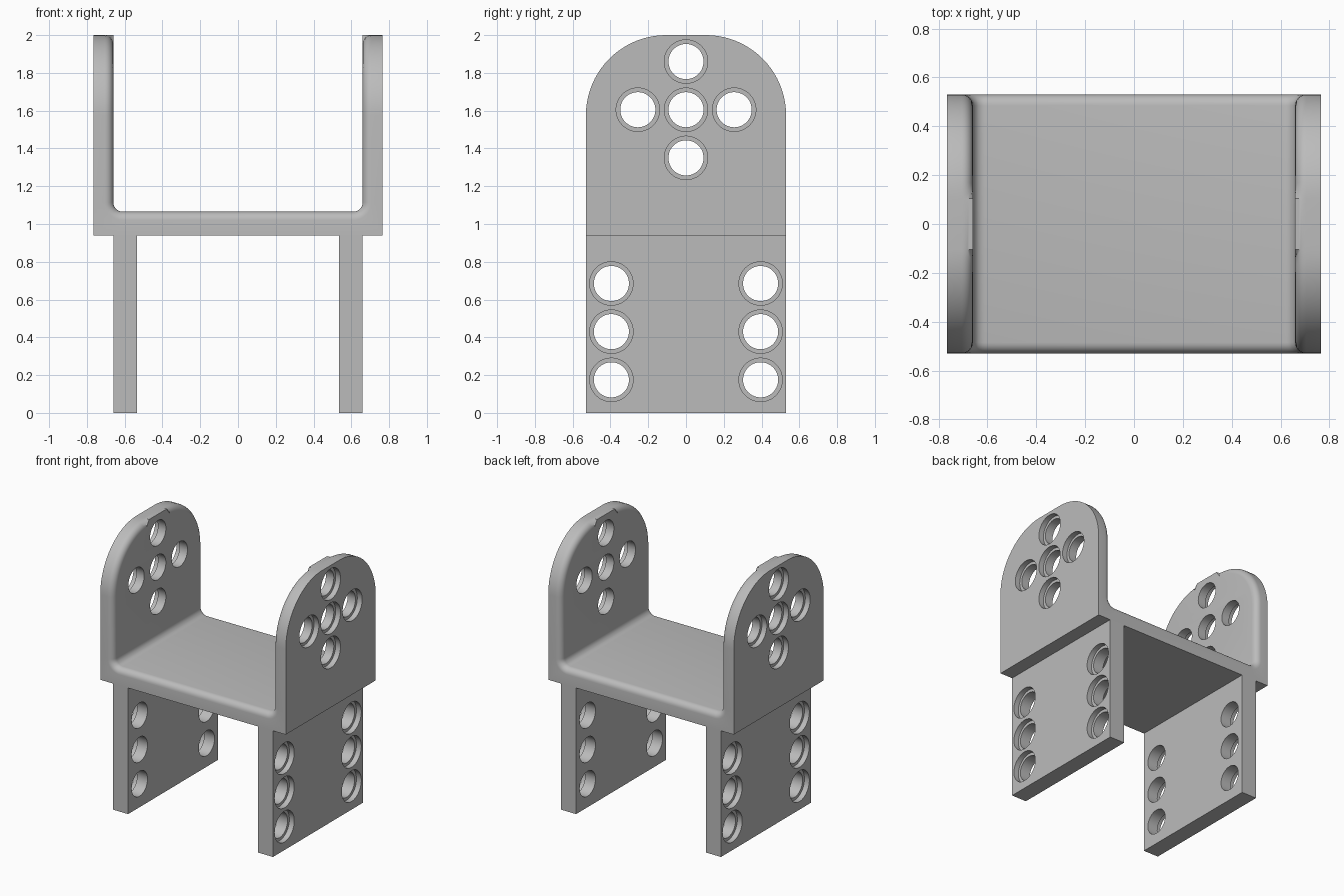
import bpy
import bmesh
from math import pi, sin, cos, atan2

if "Cube" in bpy.data.objects:
    bpy.data.objects.remove(bpy.data.objects["Cube"])

# Main dimensions
HALF_Y = 0.53
OUT_X, IN_X = 0.765, 0.66
BASE_Z, FLOOR_Z, TOP_Z = 0.94, 1.065, 2.0
FILLET, ARCH, ROUND = 0.05, 0.425, 0.045
LEG_IN = 0.535

grey = bpy.data.materials.new("plain grey")
grey.use_nodes = True
colour = (0.5, 0.5, 0.5, 1)
grey.diffuse_color = colour
grey.node_tree.nodes["Principled BSDF"].inputs["Base Color"].default_value = colour


def make_object(name, bm):
    bmesh.ops.recalc_face_normals(bm, faces=bm.faces)
    mesh = bpy.data.meshes.new(name)
    bm.to_mesh(mesh)
    bm.free()
    mesh.materials.append(grey)
    obj = bpy.data.objects.new(name, mesh)
    bpy.context.collection.objects.link(obj)
    return obj


def loft(bm, rings):
    """Skin a row of vertex rings and cap both ends."""
    rings = [[bm.verts.new(p) for p in ring] for ring in rings]
    for a, b in zip(rings, rings[1:]):
        for i in range(len(a)):
            j = (i + 1) % len(a)
            bm.faces.new((a[i], a[j], b[j], b[i]))
    bm.faces.new(rings[0])
    bm.faces.new(rings[-1])
    return rings


def drill(obj, centres, inner_x, outer_x):
    """Cut through holes with a wider recess on the outer face, on both sides."""
    bm = bmesh.new()
    steps = [(inner_x - 0.05, 0.093), (outer_x - 0.04, 0.093),
             (outer_x - 0.04, 0.115), (outer_x + 0.05, 0.115)]
    for side in (-1, 1):
        for y, z in centres:
            loft(bm, [[(side * x, y + r * cos(k * pi / 24), z + r * sin(k * pi / 24))
                       for k in range(48)] for x, r in steps])
    cutter = make_object("hole_cutter", bm)
    cutter.hide_render = True
    mod = obj.modifiers.new("holes", "BOOLEAN")
    mod.operation = "DIFFERENCE"
    mod.solver = "EXACT"
    mod.object = cutter
    bpy.context.view_layer.update()
    cut = obj.evaluated_get(bpy.context.evaluated_depsgraph_get())
    mesh = bpy.data.meshes.new_from_object(cut)
    obj.modifiers.clear()
    obj.data = mesh
    bpy.data.objects.remove(cutter)


# Half path of the cradle: (inner x, inner z, outer x, outer z, half width)
cx, cz = IN_X - FILLET, FLOOR_Z + FILLET
reach_x, reach_z = OUT_X - cx, cz - BASE_Z
corner = atan2(-reach_z, reach_x)
angles = sorted([-pi / 2 + k * pi / 16 for k in range(9) if k != 4] + [corner])
half = []
for a in angles:
    t = min(reach_x / max(cos(a), 1e-6), reach_z / max(-sin(a), 1e-6))
    half.append((cx + FILLET * cos(a), cz + FILLET * sin(a),
                 cx + t * cos(a), cz + t * sin(a), HALF_Y))
for k in range(21):
    a = k * pi / 40
    z = TOP_Z - ARCH + ARCH * sin(a)
    half.append((IN_X, z, OUT_X, z, HALF_Y - ARCH + ARCH * cos(a)))

path = [(-ix, iz, -ox, oz, w) for ix, iz, ox, oz, w in reversed(half)] + half

# Cradle: floor and two arched side plates, with the inner rim rounded over
bm = bmesh.new()
rings = loft(bm, [[(ix, -w, iz), (ix, w, iz), (ox, w, oz), (ox, -w, oz)]
                  for ix, iz, ox, oz, w in path])
rim = [bm.edges.get((a[i], b[i])) for a, b in zip(rings, rings[1:]) for i in (0, 1)]
rim += [bm.edges.get(ring[:2]) for ring in (rings[0], rings[-1])]
bmesh.ops.bevel(bm, geom=rim, offset=ROUND, offset_type="OFFSET", segments=6,
                profile=0.5, affect="EDGES", clamp_overlap=False)
cradle = make_object("cradle", bm)
drill(cradle, [(0, 1.605), (0, 1.86), (0, 1.35), (0.255, 1.605), (-0.255, 1.605)],
      IN_X, OUT_X)

# Legs: two flat plates under the floor
bm = bmesh.new()
for side in (-1, 1):
    loft(bm, [[(side * x, -HALF_Y, z), (side * x, HALF_Y, z),
               (side * x, HALF_Y, z + BASE_Z), (side * x, -HALF_Y, z + BASE_Z)]
              for x, z in ((LEG_IN, 0), (IN_X, 0))])
legs = make_object("leg_plates", bm)
drill(legs, [(y, z) for y in (-0.395, 0.395) for z in (0.175, 0.43, 0.685)],
      LEG_IN, IN_X)

# Smooth shading on the curves, sharp elsewhere
for obj in (cradle, legs):
    bpy.ops.object.select_all(action="DESELECT")
    obj.select_set(True)
    bpy.context.view_layer.objects.active = obj
    bpy.ops.object.shade_smooth_by_angle(angle=pi / 6)
